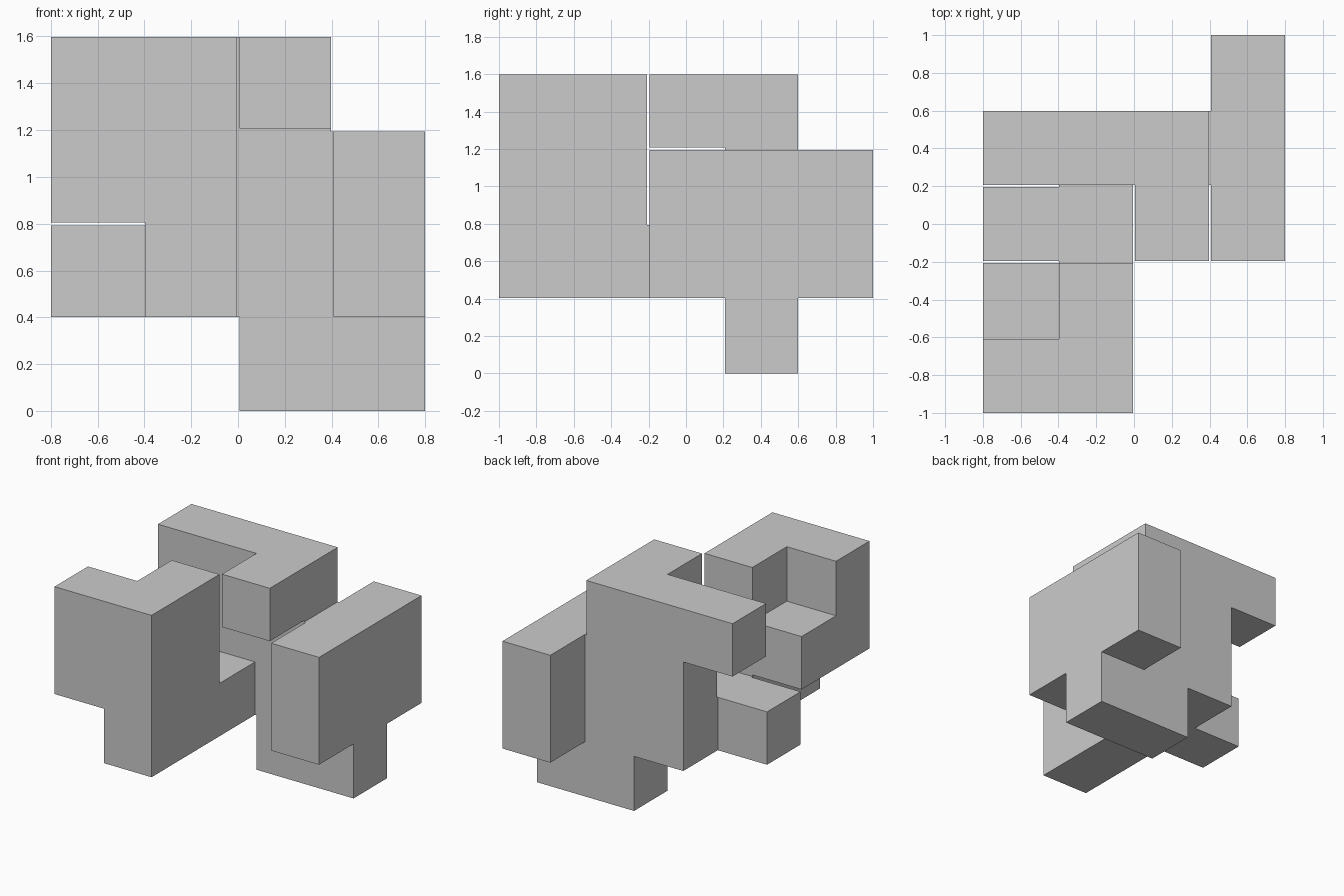
import bpy
import bmesh
from itertools import product

if "Cube" in bpy.data.objects:
    bpy.data.objects.remove(bpy.data.objects["Cube"])

INSET = 0.006                    # every outer face is pulled in by this much
PITCH = (2 + 2 * INSET) / 5      # five cubes span the longest side

# Cuboid runs of cubes (first cell, last cell) in x, y, z grid steps
RUNS = [
    ((1, 0, 1), (1, 1, 3)),      # front wall
    ((0, 0, 2), (0, 0, 3)),      # front left column
    ((0, 1, 2), (0, 1, 2)),      # step inside the front notch
    ((0, 2, 1), (1, 2, 1)),      # low bridge arm
    ((1, 3, 1), (2, 3, 2)),      # back wall
    ((0, 3, 3), (2, 3, 3)),      # top bar
    ((2, 2, 3), (2, 2, 3)),      # top overhang
    ((2, 3, 0), (3, 3, 0)),      # foot
    ((3, 2, 1), (3, 4, 2)),      # right plate
]
cells = {c for a, b in RUNS
         for c in product(*(range(a[i], b[i] + 1) for i in range(3)))}


def touched(n):
    """Cube indices met by fine slab n: even = cube core, odd = joint."""
    return (n // 2,) if n % 2 == 0 else (n // 2, n // 2 + 1)


def edge(n):
    """Lower coordinate of fine slab n."""
    return (n // 2) * PITCH + (INSET if n % 2 == 0 else PITCH - INSET)


# A fine slab is solid only if every cube it touches is present
solid = {f for f in product(range(7), range(9), range(7))
         if all(c in cells for c in product(*map(touched, f)))}

bm = bmesh.new()
verts = {}


def vert(p):
    if p not in verts:
        verts[p] = bm.verts.new((edge(p[0]) - 2 * PITCH,
                                 edge(p[1]) - 2.5 * PITCH,
                                 edge(p[2]) - INSET))
    return verts[p]


# Skin the solid region, then merge coplanar faces
for f in solid:
    for axis, side in product(range(3), (0, 1)):
        near = list(f)
        near[axis] += 2 * side - 1
        if tuple(near) in solid:
            continue
        u, v = (axis + 1) % 3, (axis + 2) % 3
        loop = []
        for du, dv in ((0, 0), (1, 0), (1, 1), (0, 1)):
            p = list(f)
            p[axis] += side
            p[u] += du
            p[v] += dv
            loop.append(vert(tuple(p)))
        bm.faces.new(loop if side else loop[::-1])
bmesh.ops.dissolve_limit(bm, angle_limit=0.01, verts=bm.verts, edges=bm.edges)

mesh = bpy.data.meshes.new("puzzle_piece")
bm.to_mesh(mesh)
bm.free()
bpy.context.collection.objects.link(bpy.data.objects.new("puzzle_piece", mesh))
